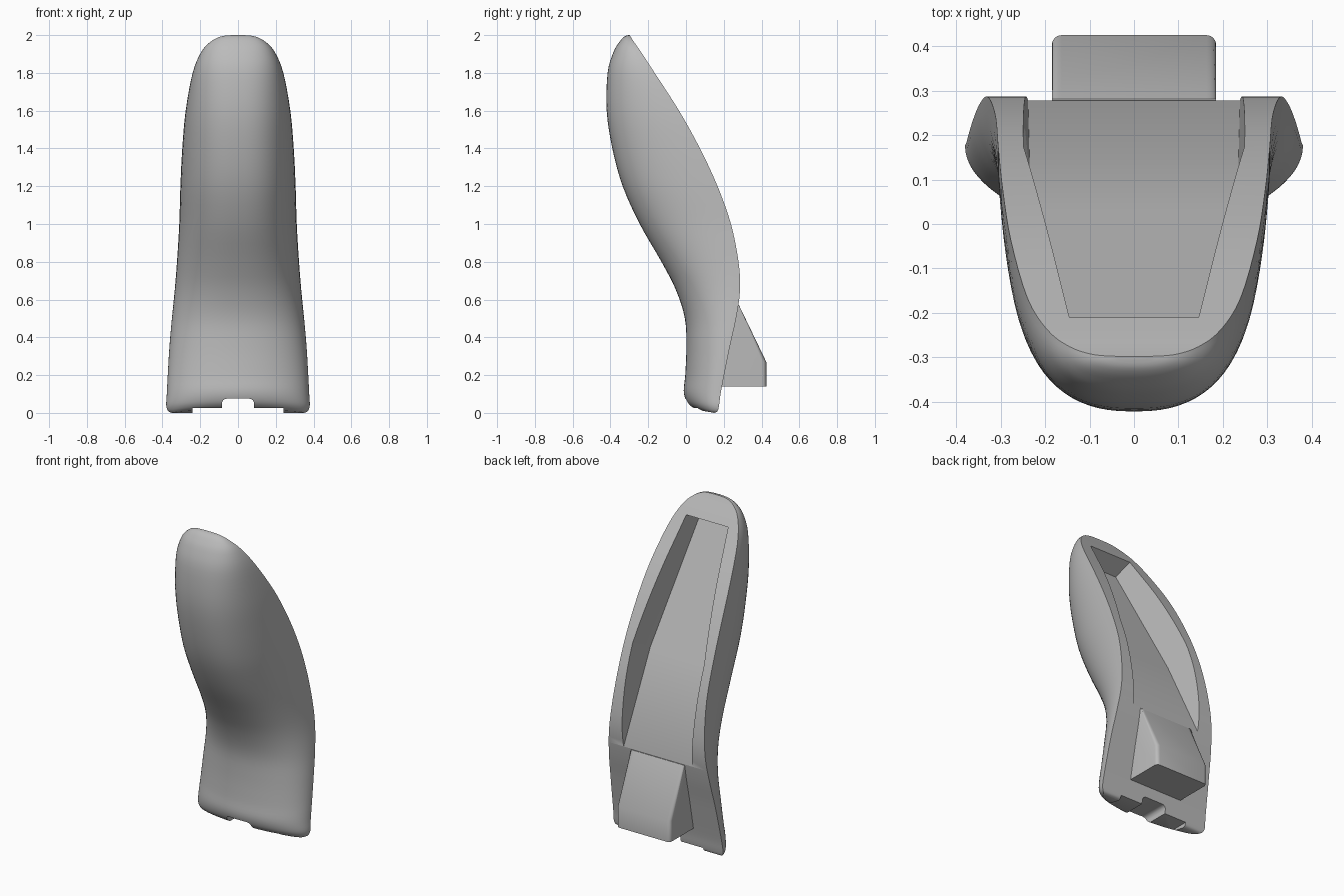
import bpy
import bmesh
from math import cos, sin, pi
from mathutils import Vector

cube = bpy.data.objects.get("Cube")
if cube:
    bpy.data.objects.remove(cube, do_unlink=True)

grey = bpy.data.materials.new("plain_grey")
grey.use_nodes = True
GREY = (0.5, 0.5, 0.5, 1)
grey.diffuse_color = GREY
grey.node_tree.nodes["Principled BSDF"].inputs["Base Color"].default_value = GREY


def make(name, verts, faces):
    bm = bmesh.new()
    vs = [bm.verts.new(v) for v in verts]
    for f in faces:
        bm.faces.new([vs[i] for i in f])
    bmesh.ops.recalc_face_normals(bm, faces=bm.faces)
    me = bpy.data.meshes.new(name)
    bm.to_mesh(me)
    bm.free()
    ob = bpy.data.objects.new(name, me)
    bpy.context.collection.objects.link(ob)
    me.materials.append(grey)
    return ob


def loft(name, rings):
    n = len(rings[0])
    verts = [p for r in rings for p in r]
    faces = [[k * n + i, k * n + (i + 1) % n, (k + 1) * n + (i + 1) % n, (k + 1) * n + i]
             for k in range(len(rings) - 1) for i in range(n)]
    faces += [list(range(n)), list(range(len(verts) - n, len(verts)))]
    return make(name, verts, faces)


def apply_modifiers(ob):
    bpy.ops.object.select_all(action="DESELECT")
    ob.select_set(True)
    bpy.context.view_layer.objects.active = ob
    for m in list(ob.modifiers):
        bpy.ops.object.modifier_apply(modifier=m.name)


def bevel(ob, width, segments=4):
    m = ob.modifiers.new("round", "BEVEL")
    m.width, m.segments = width, segments
    apply_modifiers(ob)


def cut(ob, cutter):
    cutter.hide_render = True
    m = ob.modifiers.new("cut", "BOOLEAN")
    m.operation, m.solver, m.object = "DIFFERENCE", "EXACT", cutter
    apply_modifiers(ob)
    bpy.data.objects.remove(cutter, do_unlink=True)


def box(name, x, y0, y1, z0, z1):
    return loft(name, [[(-x, y0, z), (x, y0, z), (x, y1, z), (-x, y1, z)] for z in (z0, z1)])


# Stations down the shell: height, front y, back y, half width
stations = [Vector(s) for s in (
    (2, -.302, -.298, .03), (1.993, -.325, -.294, .09), (1.965, -.352, -.276, .145),
    (1.91, -.384, -.238, .195), (1.8, -.415, -.166, .24), (1.6, -.42, -.037, .277),
    (1.4, -.39, .074, .295), (1.2, -.335, .167, .305), (1, -.245, .238, .311),
    (.8, -.13, .278, .323), (.65, -.053, .286, .335), (.5, -.006, .265, .35),
    (.35, .002, .232, .363), (.2, -.004, .202, .372), (.1, -.012, .183, .377),
    (.04, 0, .175, .38), (.01, .025, .167, .37), (0, .06, .15, .35))]


def smooth_path(pts, steps):
    out = []
    for i in range(len(pts) - 1):
        a, b, c, d = pts[max(i - 1, 0)], pts[i], pts[i + 1], pts[min(i + 2, len(pts) - 1)]
        for k in range(steps):
            t = k / steps
            out.append(b + (c - a) * (t / 2) + (a * 2 - b * 5 + c * 4 - d) * (t * t / 2)
                       + (b * 3 - a - c * 3 + d) * (t ** 3 / 2))
    return out + [pts[-1]]


def section(s, count=40):
    z, front, back, half = s
    power = 2 / (2 + 0.45 * min(1, max(0, z / 1.2)))
    ring = []
    for i in range(count + 1):
        a = pi * i / count
        c = cos(a)
        x = half * abs(c) ** power * (1 if c > 0 else -1)
        y = back - (back - front) * max(0, sin(a)) ** power
        # The foot slopes up toward the front
        ring.append((x, y, z + 0.18 * (back - y) * max(0, 1 - z / 0.2)))
    return ring


shell = loft("curved_shell", [section(s) for s in smooth_path(stations, 4)])


# Sloping plane shared by the recess floor and the plug
def plane_y(z):
    return 0.556 - 0.483 * z


normal = Vector((0, 0.9, 0.435))


def recess_ring(z, half):
    floor = Vector((0, plane_y(z), z))
    side = Vector((half, 0, 0))
    flare = Vector((half + 0.05, 0, 0))
    top = floor + normal * 0.5
    return [floor - side, floor + side, top + flare, top - flare]


cut(shell, loft("recess_cutter", [recess_ring(z, x) for z, x in
                                  ((1.815, .133), (1.105, .232), (.45, .24))]))

# Notches under the foot
notch = box("notch_cutter", 0.085, -0.3, 0.5, -0.2, 0.075)
bevel(notch, 0.025)
cut(shell, notch)
cut(shell, box("wide_notch_cutter", 0.24, -0.3, 0.5, -0.2, 0.025))

# Plug behind the foot, with rounded rear corners
profile = [(.1, .14), (.425, .14), (.425, .27), (plane_y(.57), .57), (.1, .57)]
W, R = 0.185, 0.022
offsets = [(W - R + R * sin(a), R - R * cos(a)) for a in [pi / 2 * i / 4 for i in range(5)]]
offsets = [(-x, d) for x, d in reversed(offsets)] + offsets
plug = loft("rear_plug", [[(x, y - (d if i in (1, 2) else 0), z) for i, (y, z) in enumerate(profile)]
                          for x, d in offsets])

for ob in (shell, plug):
    bpy.ops.object.select_all(action="DESELECT")
    ob.select_set(True)
    bpy.context.view_layer.objects.active = ob
    bpy.ops.object.shade_smooth_by_angle(angle=0.6)
